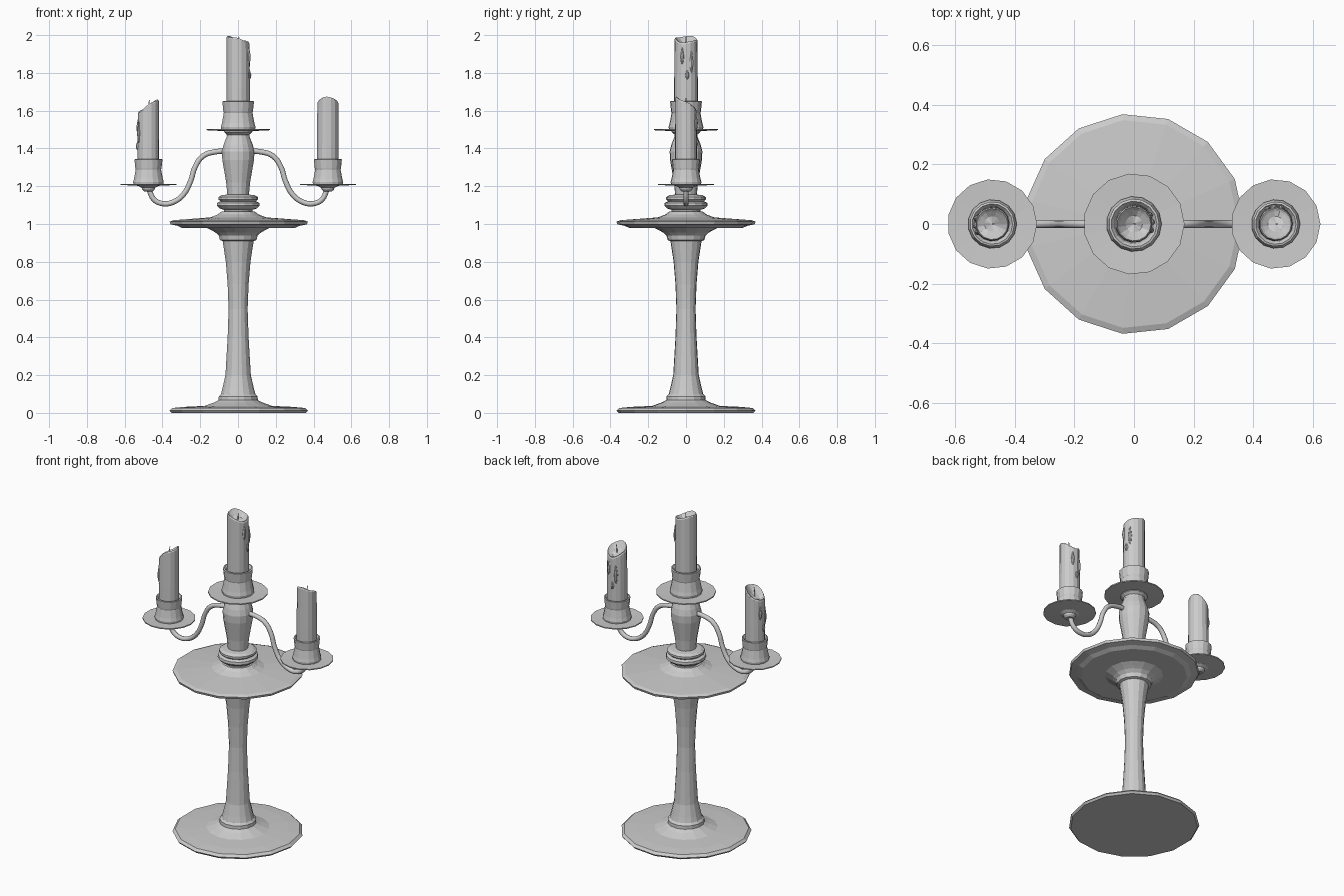
import bpy, bmesh, math
from mathutils import Vector

if "Cube" in bpy.data.objects:
    bpy.data.objects.remove(bpy.data.objects["Cube"])

SIDES = 15


def finish(name, bm, smooth=False):
    bmesh.ops.recalc_face_normals(bm, faces=bm.faces)
    me = bpy.data.meshes.new(name)
    bm.to_mesh(me)
    bm.free()
    ob = bpy.data.objects.new(name, me)
    bpy.context.collection.objects.link(ob)
    for p in me.polygons:
        p.use_smooth = smooth
    return ob


def lathe(name, profile, centre=(0, 0, 0), s=1.0, lift=None):
    """Revolve (radius, z) points; zero radius makes a pole. lift(r, angle, z) moves z."""
    bm = bmesh.new()
    rings = []
    for r, z in profile:
        ring = []
        for i in range(1 if r == 0 else SIDES):
            a = 2 * math.pi * i / SIDES
            h = lift(r, a, z) if lift else z
            ring.append(bm.verts.new(Vector(centre) + s * Vector((r * math.cos(a), r * math.sin(a), h))))
        rings.append(ring)
    for a, b in zip(rings, rings[1:]):
        for i in range(SIDES):
            j = (i + 1) % SIDES
            quad = [a[i % len(a)], a[j % len(a)], b[j % len(b)], b[i % len(b)]]
            bm.faces.new(list(dict.fromkeys(quad)))
    return finish(name, bm)


# Foot and tapered column
lathe("foot_and_column", [
    (0, 0), (0.36, 0), (0.37, 0.012), (0.355, 0.026), (0.29, 0.032), (0.18, 0.037), (0.13, 0.055),
    (0.105, 0.068), (0.104, 0.088), (0.092, 0.1), (0.084, 0.13), (0.068, 0.2), (0.056, 0.4),
    (0.051, 0.55), (0.056, 0.68), (0.066, 0.8), (0.083, 0.91), (0.098, 0.915), (0.104, 0.94), (0.08, 0.95), (0, 0.95)])

# Wide tray
lathe("tray", [
    (0, 0.94), (0.1, 0.935), (0.122, 0.955), (0.14, 0.965), (0.165, 0.978), (0.3, 0.978), (0.325, 0.99), (0.365, 0.998),
    (0.37, 1.012), (0.35, 1.02), (0.15, 1.035), (0.11, 1.05), (0.09, 1.065), (0, 1.065)])

# Ringed collar and vase-shaped stem
lathe("stem", [
    (0, 1.05), (0.078, 1.05), (0.076, 1.075), (0.1, 1.082), (0.115, 1.097), (0.113, 1.112),
    (0.095, 1.12), (0.106, 1.13), (0.106, 1.142), (0.09, 1.152), (0.058, 1.156), (0.064, 1.22),
    (0.085, 1.34), (0.087, 1.385), (0.078, 1.42), (0.06, 1.465), (0.062, 1.475), (0.077, 1.488),
    (0.077, 1.5), (0, 1.5)])

# Drip dish and candle cup
DISH = [(0, -0.012), (0.05, -0.008), (0.15, -0.003), (0.15, 0.003), (0.08, 0.0)]
CUP = [(0.08, 0), (0.082, 0.012), (0.077, 0.03), (0.068, 0.078), (0.07, 0.084), (0.075, 0.132),
       (0.068, 0.134), (0.06, 0.124), (0.055, 0.1)]
KNOB = [(0, -0.038), (0.022, -0.038), (0.033, -0.028), (0.036, -0.018), (0.055, -0.008), (0.055, 0), (0, 0)]


def tube(name, points, radius):
    cu = bpy.data.curves.new(name, 'CURVE')
    cu.dimensions = '3D'
    cu.bevel_depth = radius
    cu.bevel_resolution = 2
    cu.use_fill_caps = True
    cu.resolution_u = 4
    sp = cu.splines.new('BEZIER')
    sp.bezier_points.add(len(points) - 1)
    for bp, p in zip(sp.bezier_points, points):
        bp.co = p
        bp.handle_left_type = bp.handle_right_type = 'AUTO'
    ob = bpy.data.objects.new(name, cu)
    bpy.context.collection.objects.link(ob)
    return ob


def candle(name, x, base, top, r, drop, low):
    """Candle with a hollow melted top that sags towards the angle 'low'."""
    def sag(rad, a, z):
        if z < top - 0.04:
            return z
        t = 0.5 + 0.5 * math.cos(a - low) * rad / r
        return z - drop * t ** 1.3 + 0.004 * math.sin(3 * a + x)
    lathe(name, [(0, base), (r, base), (r, base + 0.2), (r * 0.97, top - 0.008), (r * 0.9, top),
                 (r * 0.75, top - 0.01), (r * 0.45, top - 0.025), (0, top - 0.03)], (x, 0, 0), lift=sag)
    # Wick
    tube(name + "_wick", [(x, 0, top - 0.08), (x + 0.002, 0, top - drop * 0.4), (x + 0.006, 0, top - 0.004)], 0.002)
    # Wax runs down the low side
    for k, (da, length, start) in enumerate([(-0.35, 0.09, 0.07), (0.1, 0.05, 0.17), (0.5, 0.12, 0.1)]):
        bm = bmesh.new()
        bmesh.ops.create_uvsphere(bm, u_segments=8, v_segments=6, radius=1)
        c = Vector((x + r * 0.95 * math.cos(low + da), r * 0.95 * math.sin(low + da), top - drop - start))
        for v in bm.verts:
            w = 0.008 if v.co.z > 0 else 0.011
            v.co = Vector((v.co.x * w, v.co.y * w, v.co.z * length / 2)) + c
        finish(f"{name}_drip_{k}", bm)


for name, x, z, s in [("centre", 0, 1.5, 1.13), ("left", -0.475, 1.21, 1.0), ("right", 0.475, 1.21, 1.0)]:
    lathe(name + "_dish", DISH, (x, 0, z), s)
    lathe(name + "_cup", CUP, (x, 0, z), s)

candle("centre_candle", 0, 1.52, 1.995, 0.063, 0.035, 0)
candle("left_candle", -0.475, 1.22, 1.66, 0.058, 0.075, math.pi)
candle("right_candle", 0.475, 1.22, 1.672, 0.058, 0.065, math.pi / 2)

# Curved arms with the knobs that carry the side dishes
ARM = [(0.06, 1.385), (0.115, 1.383), (0.185, 1.36), (0.228, 1.3), (0.25, 1.23), (0.29, 1.155),
       (0.345, 1.115), (0.4, 1.108), (0.445, 1.13), (0.472, 1.185)]
for side, sx in (("left", -1), ("right", 1)):
    tube(side + "_arm", [(sx * x, 0, z) for x, z in ARM], 0.014)
    lathe(side + "_knob", KNOB, (sx * 0.475, 0, 1.21))
